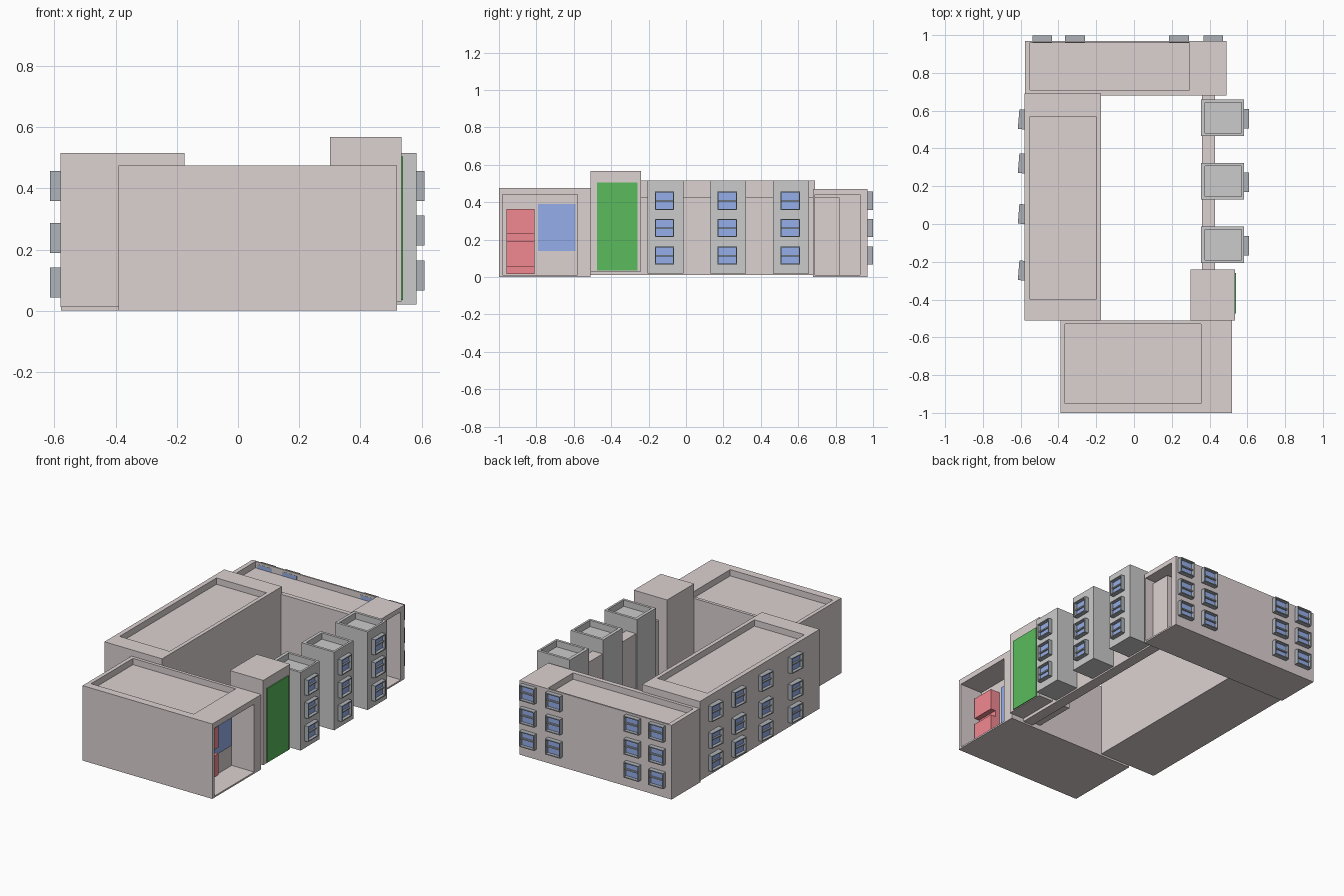
import bpy, bmesh, math
from mathutils import Matrix, Vector

if "Cube" in bpy.data.objects:
    bpy.data.objects.remove(bpy.data.objects["Cube"])


def material(name, rgb):
    m = bpy.data.materials.new(name)
    m.diffuse_color = (*rgb, 1)
    m.use_nodes = True
    m.node_tree.nodes["Principled BSDF"].inputs["Base Color"].default_value = m.diffuse_color
    return m


PINK = material("pink_plaster", (0.72, 0.64, 0.64))
CONCRETE = material("concrete", (0.64, 0.66, 0.65))
FRAME = material("frame_grey", (0.42, 0.45, 0.48))
BLUE = material("blue", (0.30, 0.42, 0.82))
RED = material("red", (0.88, 0.25, 0.28))
GREEN = material("green", (0.10, 0.50, 0.11))


def add_box(bm, x, y, z, mat_index=0):
    size = Vector((x[1] - x[0], y[1] - y[0], z[1] - z[0]))
    mid = Vector((sum(x) / 2, sum(y) / 2, sum(z) / 2))
    verts = bmesh.ops.create_cube(
        bm, size=1, matrix=Matrix.Translation(mid) @ Matrix.Diagonal((*size, 1)))["verts"]
    for f in {f for v in verts for f in v.link_faces}:
        f.material_index = mat_index


def make(name, boxes, mats):
    bm = bmesh.new()
    for b in boxes:
        add_box(bm, *b)
    me = bpy.data.meshes.new(name)
    bm.to_mesh(me)
    bm.free()
    for m in mats:
        me.materials.append(m)
    ob = bpy.data.objects.new(name, me)
    bpy.context.collection.objects.link(ob)
    return ob


def carved(name, box, cuts, mat):
    """Solid block with box-shaped recesses cut out of it."""
    ob = make(name, [box], [mat])
    cutter = make(name + "_cutter", cuts, [mat])
    cutter.hide_render = True
    mod = ob.modifiers.new("recess", 'BOOLEAN')
    mod.operation = 'DIFFERENCE'
    mod.solver = 'EXACT'
    mod.object = cutter
    bpy.context.view_layer.update()
    ev = ob.evaluated_get(bpy.context.evaluated_depsgraph_get())
    me = bpy.data.meshes.new_from_object(ev)
    ob.modifiers.clear()
    ob.data = me
    bpy.data.objects.remove(cutter)
    return ob


# Main wings with sunken roofs and open end bays
carved("front_wing", ((-0.39, 0.52), (-1.0, -0.51), (0, 0.475)),
       [((-0.365, 0.355), (-0.95, -0.53), (0.435, 0.6)),
        ((0.362, 0.7), (-0.98, -0.58), (0.01, 0.44))], PINK)
carved("left_wing", ((-0.58, -0.175), (-0.51, 0.69), (0.012, 0.515)),
       [((-0.55, -0.2), (-0.4, 0.57), (0.475, 0.6))], PINK)
carved("back_wing", ((-0.578, 0.49), (0.68, 0.97), (0, 0.47)),
       [((-0.55, 0.295), (0.71, 0.96), (0.43, 0.6)),
        ((0.302, 0.7), (0.69, 0.93), (0.01, 0.44))], PINK)

# Wall linking the towers
make("link_wall", [((0.36, 0.43), (-0.515, 0.82), (0.01, 0.425))], [PINK])

# Stair tower with green panel
make("stair_tower", [((0.3, 0.534), (-0.51, -0.24), (0.03, 0.568))], [PINK])
make("green_panel", [((0.53, 0.54), (-0.475, -0.26), (0.035, 0.505))], [GREEN])

# Blue panel and red stacked unit in the front bay
make("blue_panel", [((0.36, 0.368), (-0.79, -0.59), (0.14, 0.39))], [BLUE])
make("red_unit", [((0.36, 0.395), (-0.96, -0.81), (0.015, 0.365)),
                  ((0.36, 0.43), (-0.96, -0.81), (0.055, 0.19)),
                  ((0.36, 0.43), (-0.96, -0.81), (0.23, 0.365))], [RED])

# Window unit, facing +x: frame, crossbar, pane
W, H, D, T = 0.052, 0.049, 0.028, 0.006
window_boxes = [
    ((-0.012, D), (-W, -W + T), (-H, H)),
    ((-0.012, D), (W - T, W), (-H, H)),
    ((-0.012, D), (-W + T, W - T), (-H, -H + T)),
    ((-0.012, D), (-W + T, W - T), (H - T, H)),
    ((-0.004, 0.018), (-W + T, W - T), (-0.004, 0.004)),
    ((-0.012, 0.008), (-W + T, W - T), (-H + T, H - T), 1),
]
proto = make("window", window_boxes, [FRAME, BLUE])
window_mesh = proto.data
bpy.data.objects.remove(proto)


def windows(name, x, y, rows, angle):
    for z in rows:
        ob = bpy.data.objects.new(name, window_mesh)
        ob.location = (x, y, z)
        ob.rotation_euler.z = math.radians(angle)
        bpy.context.collection.objects.link(ob)


rows = (0.115, 0.262, 0.408)

# Concrete towers with a column of windows each
for y in (-0.11, 0.226, 0.562):
    carved("grey_tower", ((0.355, 0.583), (y - 0.096, y + 0.096), (0.02, 0.515)),
           [((0.375, 0.57), (y - 0.08, y + 0.08), (0.475, 0.6))], CONCRETE)
    windows("tower_window", 0.582, y - 0.005, rows, 0)

# Back windows
for x in (-0.485, -0.312, 0.238, 0.42):
    windows("back_window", x, 0.971, rows, 90)

# Left windows, slightly turned
for y in (0.553, 0.32, 0.052, -0.247):
    windows("left_window", -0.583, y, (0.093, 0.238, 0.408), 175.5)
